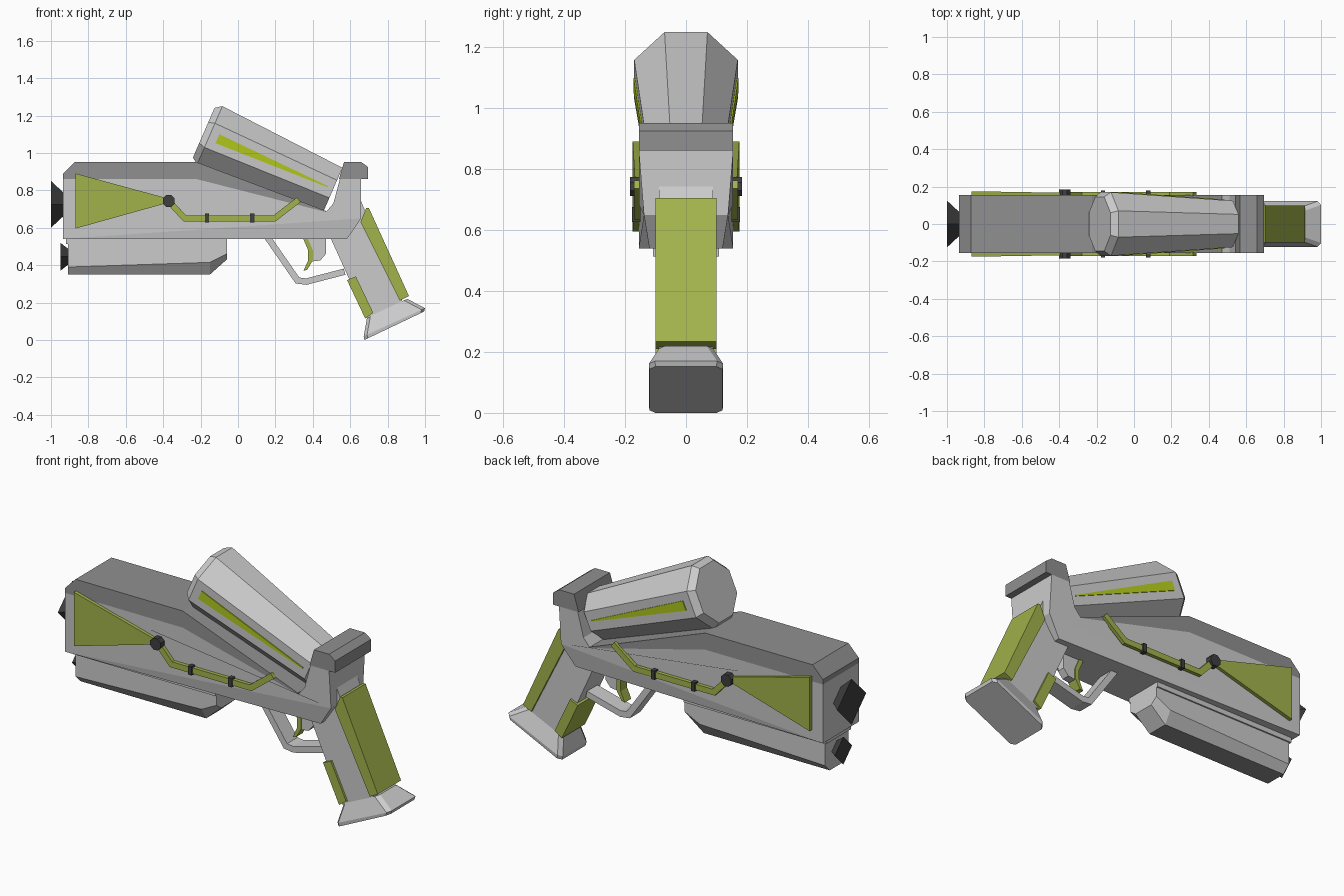
import bpy, bmesh, math
from mathutils import Vector

if "Cube" in bpy.data.objects:
    bpy.data.objects.remove(bpy.data.objects["Cube"])


def material(name, r, g, b):
    m = bpy.data.materials.new(name)
    m.diffuse_color = (r, g, b, 1)
    m.use_nodes = True
    m.node_tree.nodes["Principled BSDF"].inputs["Base Color"].default_value = m.diffuse_color
    return m


LIGHT = material("light_grey", 0.60, 0.60, 0.60)
DARK = material("mid_grey", 0.28, 0.28, 0.28)
GREEN = material("olive_green", 0.36, 0.45, 0.07)
LIME = material("lime_green", 0.45, 0.60, 0.012)
BLACK = material("charcoal", 0.05, 0.05, 0.05)


def loft(name, rings, *mats, rule=None):
    """Skin equal-length rings of points, cap both ends, colour faces by rule."""
    bm = bmesh.new()
    rows = [[bm.verts.new(p) for p in ring] for ring in rings]
    n = len(rows[0])
    for a, b in zip(rows, rows[1:]):
        for i in range(n):
            j = (i + 1) % n
            bm.faces.new((a[i], a[j], b[j], b[i]))
    bm.faces.new(rows[0])
    bm.faces.new(rows[-1])
    bmesh.ops.recalc_face_normals(bm, faces=bm.faces)
    if rule:
        for f in bm.faces:
            f.material_index = rule(f)
    mesh = bpy.data.meshes.new(name)
    bm.to_mesh(mesh)
    bm.free()
    for m in mats:
        mesh.materials.append(m)
    ob = bpy.data.objects.new(name, mesh)
    bpy.context.collection.objects.link(ob)
    return ob


def prism(name, pts, mat, w, y0=None):
    """Side profile (x, z) from y0 to w; mirrored about y = 0 when y0 is None."""
    ws = w if isinstance(w, list) else [w] * len(pts)
    near = [(x, -v if y0 is None else y0, z) for (x, z), v in zip(pts, ws)]
    far = [(x, v, z) for (x, z), v in zip(pts, ws)]
    return loft(name, [near, far], mat)


def ribbon(path, width):
    """Outline of a mitred band following a path."""
    ps = [Vector(p) for p in path]
    left, right = [], []
    for i, p in enumerate(ps):
        a = (p - ps[i - 1]).normalized() if i else (ps[1] - p).normalized()
        b = (ps[i + 1] - p).normalized() if i < len(ps) - 1 else a
        t = (a + b).normalized()
        off = Vector((-t.y, t.x)) * (width / 2 / t.dot(a))
        left.append(tuple(p + off))
        right.append(tuple(p - off))
    return left + right[::-1]


def polygon(x, z, r, n, turn=0):
    return [(x + r * math.cos(turn + i * math.tau / n),
             z + r * math.sin(turn + i * math.tau / n)) for i in range(n)]


# Main body, tapered underside, dark top deck and rear sight block
prism("body", [(-.935, .54), (-.935, .861), (-.225, .861), (.47, .684),
               (.51, .73), (.545, .861), (.658, .861), (.658, .65)], LIGHT,
      [.155] * 7 + [.138])
prism("body_underside", [(-.935, .54), (.658, .65), (.583, .54)], LIGHT, [.155, .138, .12])
prism("top_deck", [(-.935, .861), (-.935, .888), (-.872, .952), (-.225, .952),
                   (.47, .69), (.47, .684), (-.225, .861)], DARK, .155)
prism("rear_block", [(.54, .861), (.567, .952), (.658, .952), (.695, .925), (.695, .861)],
      DARK, .155)

# Lower barrel under a mounting rail
prism("barrel_rail", [(-.92, .513), (-.92, .54), (-.06, .54), (-.06, .513)], LIGHT, .108)


def barrel_ring(x, top, mid, low):
    return [(x, -.1, top), (x, -.1, mid), (x, -.06, low), (x, .06, low), (x, .1, mid), (x, .1, top)]


loft("lower_barrel", [barrel_ring(-.91, .513, .39, .35), barrel_ring(-.15, .513, .415, .35),
                      barrel_ring(-.06, .513, .46, .43)], LIGHT, DARK,
     rule=lambda f: int(f.normal.z < -.95))

# Flared four-sided nozzles
for name, x0, x1, z, r0, r1 in (("main_nozzle", -1, -.93, .725, .125, .06),
                                ("lower_nozzle", -.95, -.905, .445, .075, .04)):
    loft(name, [[(x, y, zz) for y, zz in polygon(0, z, r, 4)]
                for x, r in ((x0, r0), (x1, r1))], BLACK)

# Tilted, tapering octagonal scope
AXIS = Vector((.917, 0, -.399))
UP = Vector((.399, 0, .917))
FRONT = Vector((-.165, 0, 1.10))


def on_scope(t, y, v):
    return FRONT + AXIS * t + UP * v + Vector((0, y, 0))


def scope_ring(t, r):
    return [on_scope(t, y, v)
            for y, v in polygon(0, 0, r / math.cos(math.pi / 8), 8, math.pi / 8)]


loft("scope", [scope_ring(-.02, .145), scope_ring(.015, .17), scope_ring(.735, .124)], LIGHT)

for side, s in (("front", -1), ("back", 1)):
    # Wedge stripe on the scope side
    stripe = [(.06, -.026), (.06, .026), (.705, .003), (.705, -.003)]
    loft("scope_stripe_" + side,
         [[on_scope(t, s * (.171 - .064 * t + d), v) for t, v in stripe] for d in (-.003, .005)],
         LIME)
    # Triangular side panel, knob, feed pipe and clamps
    panel = [(-.868, .89), (-.868, .596), (-.38, .732), (-.38, .758)]
    prism("side_panel_" + side, panel, GREEN, [s * .175, s * .175, s * .167, s * .167], s * .15)
    prism("knob_" + side, polygon(-.37, .743, .034, 8, math.pi / 8), BLACK, s * .184, s * .15)
    pipe = ribbon([(-.37, .742), (-.285, .65), (.195, .65), (.325, .75)], .032)
    prism("feed_pipe_" + side, pipe, GREEN, s * .17, s * .15)
    for i, x in enumerate((-.166, .076)):
        prism(f"pipe_clamp_{side}_{i}", [(x - .011, .627), (x + .011, .627),
              (x + .011, .675), (x - .011, .675)], BLACK, s * .178, s * .15)

# Grip with green front and back pads
prism("grip", [(.48, .58), (.497, .54), (.69, .115), (.88, .205), (.655, .75), (.60, .75)],
      LIGHT, .088)
prism("grip_back_pad", [(.655, .63), (.685, .705), (.70, .705), (.914, .235), (.865, .21)],
      GREEN, .1)
prism("grip_front_pad", [(.583, .32), (.63, .34), (.723, .145), (.68, .115)], GREEN, .1)


def base_ring(a, b, w, c=.02):
    a, b = Vector((a[0], 0, a[1])), Vector((b[0], 0, b[1]))
    u, y = (b - a).normalized() * c, Vector((0, w, 0))
    k = Vector((0, c, 0))
    return [a + u - y, b - u - y, b - y + k, b + y - k, b - u + y, a + u + y, a + y - k, a - y + k]


# Flared grip base
loft("grip_base", [base_ring((.69, .12), (.905, .22), .088), base_ring((.672, .02), (1.0, .17), .122),
                   base_ring((.676, .0), (.995, .152), .12)], LIGHT)

# Trigger guard and trigger
prism("trigger_guard", ribbon([(.15, .56), (.318, .318), (.365, .312), (.57, .365)], .034),
      LIGHT, .045)
prism("trigger_block", [(.36, .55), (.395, .49), (.395, .42), (.44, .425), (.47, .46), (.47, .55)],
      LIGHT, .022)
prism("trigger", [(.345, .55), (.375, .48), (.375, .425), (.35, .37), (.37, .375),
                  (.40, .425), (.40, .48), (.37, .55)], GREEN, .028)
